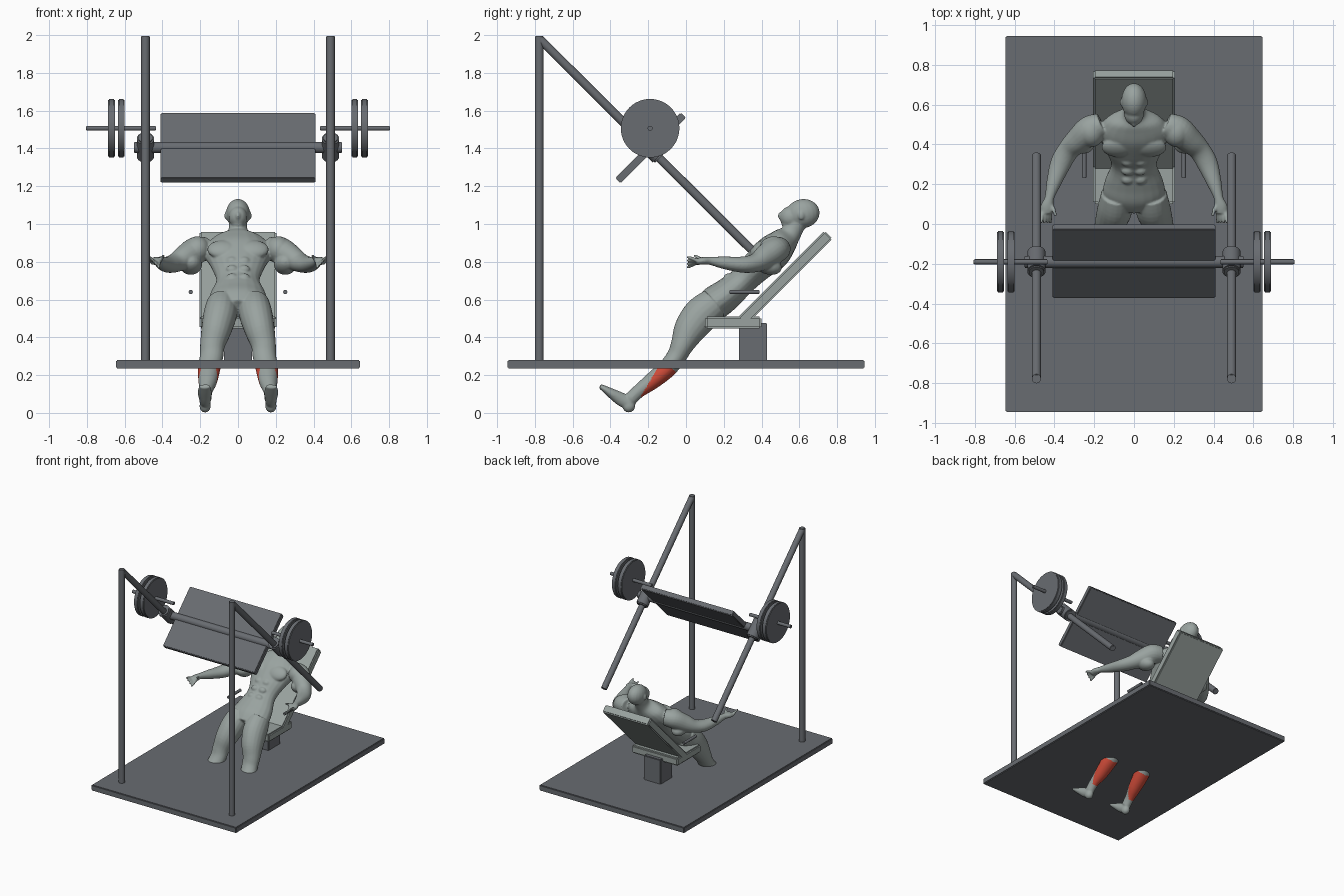
import bpy, bmesh, math
from mathutils import Vector, Matrix

if "Cube" in bpy.data.objects:
    bpy.data.objects.remove(bpy.data.objects["Cube"])


def material(name, rgb):
    m = bpy.data.materials.new(name)
    m.use_nodes = True
    m.diffuse_color = (*rgb, 1)
    bsdf = m.node_tree.nodes["Principled BSDF"]
    bsdf.inputs["Base Color"].default_value = (*rgb, 1)
    bsdf.inputs["Roughness"].default_value = 0.6
    return m


METAL = material("dark grey metal", (0.14, 0.15, 0.165))
PALE = material("pale grey", (0.32, 0.365, 0.35))
RED = material("highlight red", (0.62, 0.07, 0.04))


def finish(bm, name, mat, smooth=False):
    mesh = bpy.data.meshes.new(name)
    bmesh.ops.recalc_face_normals(bm, faces=bm.faces)
    bm.to_mesh(mesh)
    bm.free()
    mesh.materials.append(mat)
    ob = bpy.data.objects.new(name, mesh)
    bpy.context.collection.objects.link(ob)
    bpy.ops.object.select_all(action="DESELECT")
    ob.select_set(True)
    bpy.context.view_layer.objects.active = ob
    if smooth:
        bpy.ops.object.shade_smooth_by_angle(angle=math.radians(40))
    return ob


def box(name, center, size, mat, tilt=0, bevel=0.005):
    """Box turned about the x axis, with slightly eased edges."""
    bm = bmesh.new()
    bmesh.ops.create_cube(bm, size=1)
    bmesh.ops.scale(bm, vec=size, verts=bm.verts)
    bmesh.ops.bevel(bm, geom=bm.edges[:], offset=bevel, segments=2, affect="EDGES")
    bmesh.ops.rotate(bm, matrix=Matrix.Rotation(math.radians(tilt), 3, "X"), verts=bm.verts)
    bmesh.ops.translate(bm, vec=center, verts=bm.verts)
    return finish(bm, name, mat)


def rod(name, a, b, radius, mat=METAL, sides=32, bevel=0.003):
    """Cylinder between two points, with eased rims."""
    a, b = Vector(a), Vector(b)
    bm = bmesh.new()
    bmesh.ops.create_cone(bm, cap_ends=True, segments=sides, radius1=radius,
                          radius2=radius, depth=(b - a).length)
    rims = [e for e in bm.edges if any(len(f.verts) > 4 for f in e.link_faces)]
    bmesh.ops.bevel(bm, geom=rims, offset=bevel, segments=2, affect="EDGES")
    turn = Vector((0, 0, 1)).rotation_difference(b - a).to_matrix().to_4x4()
    bmesh.ops.transform(bm, matrix=Matrix.Translation((a + b) / 2) @ turn, verts=bm.verts)
    return finish(bm, name, mat, True)


# Frame and sliding carriage
box("floor_platform", (0, 0, 0.257), (1.29, 1.89, 0.046), METAL)
box("foot_plate", (0, -0.187, 1.403), (0.82, 0.49, 0.04), METAL, 45)
rod("carriage_crossbar", (-0.55, -0.19, 1.405), (0.55, -0.19, 1.405), 0.03)
for s, side in ((1, "left"), (-1, "right")):
    rod(side + "_upright", (s * 0.49, -0.777, 0.27), (s * 0.49, -0.777, 1.995), 0.023)
    rod(side + "_rail", (s * 0.49, -0.775, 1.98), (s * 0.49, 0.345, 0.865), 0.023)
    rod(side + "_sleeve", (s * 0.49, -0.243, 1.458), (s * 0.49, -0.137, 1.352), 0.046, bevel=0.008)
    rod(side + "_weight_bar", (s * 0.435, -0.19, 1.507), (s * 0.805, -0.19, 1.507), 0.013)
    for n, x in (("inner", 0.6), ("outer", 0.652)):
        rod(f"{side}_{n}_weight", (s * x, -0.19, 1.507), (s * (x + 0.036), -0.19, 1.507),
            0.155, sides=48, bevel=0.005)
    rod(side + "_handle", (s * 0.25, 0.23, 0.64), (s * 0.25, 0.39, 0.64), 0.011)

# Seat
box("seat_pedestal", (0, 0.355, 0.375), (0.15, 0.15, 0.2), METAL)
box("seat", (0, 0.25, 0.478), (0.41, 0.3, 0.064), PALE, bevel=0.01)
box("backrest", (0, 0.525, 0.713), (0.41, 0.65, 0.06), PALE, 45, 0.008)


# Human figure
body = bmesh.new()


def loft(rings, steps=5, sides=20):
    """Closed tube through (x, y, z, half width, half depth) rings."""
    keys = [Vector(r) for r in rings]
    keys = [keys[0]] + keys + [keys[-1]]
    path = []
    for p0, p1, p2, p3 in zip(keys, keys[1:], keys[2:], keys[3:]):
        for i in range(steps):
            t = i / steps
            path.append(p1 + (p2 - p0) * (t / 2) + (2 * p0 - 5 * p1 + 4 * p2 - p3) * (t * t / 2)
                        + (3 * p1 - p0 - 3 * p2 + p3) * (t ** 3 / 2))
    path.append(keys[-1])
    loops = []
    for i, p in enumerate(path):
        along = Vector((path[min(i + 1, len(path) - 1)] - path[max(i - 1, 0)])[:3]).normalized()
        across = Vector((1, 0, 0))
        across = (across - along * across.dot(along)).normalized()
        deep = along.cross(across)
        loops.append([body.verts.new(Vector(p[:3]) + across * (p[3] * math.cos(a)) + deep * (p[4] * math.sin(a)))
                      for a in (math.tau * k / sides for k in range(sides))])
    for lo, hi in zip(loops, loops[1:]):
        for k in range(sides):
            j = (k + 1) % sides
            body.faces.new((lo[k], lo[j], hi[j], hi[k]))
    body.faces.new(loops[0][::-1])
    body.faces.new(loops[-1])


def blob(center, radii, tilt=0):
    """Ellipsoid turned about the x axis."""
    m = (Matrix.Translation(center) @ Matrix.Rotation(math.radians(tilt), 4, "X")
         @ Matrix.Diagonal((*radii, 1)))
    bmesh.ops.create_uvsphere(body, u_segments=20, v_segments=14, radius=1, matrix=m)


# Torso and neck
loft([(0, 0.09, 0.54, 0.10, 0.07), (0, 0.15, 0.58, 0.155, 0.09), (0, 0.22, 0.63, 0.145, 0.085),
      (0, 0.30, 0.70, 0.115, 0.075), (0, 0.38, 0.78, 0.145, 0.085), (0, 0.46, 0.85, 0.18, 0.095),
      (0, 0.52, 0.91, 0.14, 0.075), (0, 0.555, 0.95, 0.06, 0.055), (0, 0.59, 1.01, 0.047, 0.05)])
# Head with jaw and nose
blob((0, 0.618, 1.055), (0.064, 0.09, 0.077), 10)
blob((0, 0.555, 1.035), (0.05, 0.06, 0.058), -25)
blob((0, 0.535, 1.0), (0.033, 0.03, 0.022))
blob((0, 0.5, 1.045), (0.012, 0.014, 0.02), -15)
for s in (1, -1):
    blob((s * 0.064, 0.61, 1.045), (0.008, 0.016, 0.022))
    # Chest, abdomen and shoulder muscles
    blob((s * 0.078, 0.385, 0.865), (0.085, 0.035, 0.06), -45)
    for k in range(3):
        blob((s * 0.032, 0.31 - k * 0.045, 0.805 - k * 0.044), (0.03, 0.02, 0.024), -45)
    blob((s * 0.215, 0.465, 0.865), (0.068, 0.08, 0.07))
    blob((s * 0.25, 0.43, 0.785), (0.06, 0.08, 0.05), -20)
    # Arm and hand
    loft([(s * 0.16, 0.50, 0.87, 0.06, 0.06), (s * 0.22, 0.47, 0.86, 0.075, 0.07),
          (s * 0.28, 0.42, 0.825, 0.065, 0.065), (s * 0.33, 0.37, 0.795, 0.055, 0.05),
          (s * 0.37, 0.30, 0.785, 0.052, 0.043), (s * 0.405, 0.20, 0.795, 0.036, 0.033),
          (s * 0.425, 0.13, 0.805, 0.024, 0.022), (s * 0.435, 0.09, 0.805, 0.033, 0.02),
          (s * 0.44, 0.055, 0.80, 0.03, 0.018)])
    for k in range(4):
        x = 0.417 + k * 0.015
        loft([(s * x, 0.07, 0.80, 0.01, 0.01), (s * (x + 0.002), 0.035, 0.782 + k * 0.012, 0.009, 0.009),
              (s * (x + 0.003), 0.005, 0.768 + k * 0.019, 0.007, 0.007)], 3, 10)
    loft([(s * 0.42, 0.1, 0.805, 0.012, 0.012), (s * 0.402, 0.07, 0.82, 0.01, 0.01),
          (s * 0.395, 0.04, 0.835, 0.007, 0.007)], 3, 10)
    # Leg and foot
    loft([(s * 0.085, 0.15, 0.58, 0.08, 0.085), (s * 0.095, 0.08, 0.52, 0.088, 0.095),
          (s * 0.115, 0.02, 0.44, 0.08, 0.085), (s * 0.135, -0.02, 0.36, 0.066, 0.062),
          (s * 0.14, -0.05, 0.30, 0.062, 0.052), (s * 0.153, -0.10, 0.235, 0.06, 0.05),
          (s * 0.16, -0.18, 0.168, 0.05, 0.045), (s * 0.17, -0.25, 0.115, 0.035, 0.036),
          (s * 0.172, -0.295, 0.072, 0.032, 0.036)])
    blob((s * 0.174, -0.303, 0.036), (0.03, 0.034, 0.034))
    loft([(s * 0.174, -0.295, 0.045, 0.028, 0.03), (s * 0.174, -0.34, 0.07, 0.031, 0.036),
          (s * 0.176, -0.40, 0.107, 0.037, 0.025), (s * 0.177, -0.455, 0.142, 0.031, 0.012)])

# Fuse the figure into one smooth skin
figure = finish(body, "seated_figure", PALE)
figure.data.materials.append(RED)
remesh = figure.modifiers.new("fuse", "REMESH")
remesh.mode = "VOXEL"
remesh.voxel_size = 0.006
soften = figure.modifiers.new("soften", "SMOOTH")
soften.factor = 0.5
soften.iterations = 4
for name in ("fuse", "soften"):
    bpy.ops.object.modifier_apply(modifier=name)
bpy.ops.object.shade_smooth()

# Red calf muscles: the rear side of each lower leg
ankle = Vector((0, -0.285, 0.095))
shin = Vector((0, 0.737, 0.676))
rear = Vector((0, 0.676, -0.737))
for f in figure.data.polygons:
    d = f.center - ankle
    t = d.dot(shin)
    calf = 0.03 < t < 0.25 and f.center.z < 0.27 and d.dot(rear) > 0.045 - 0.3 * t
    f.material_index = 1 if calf else 0
